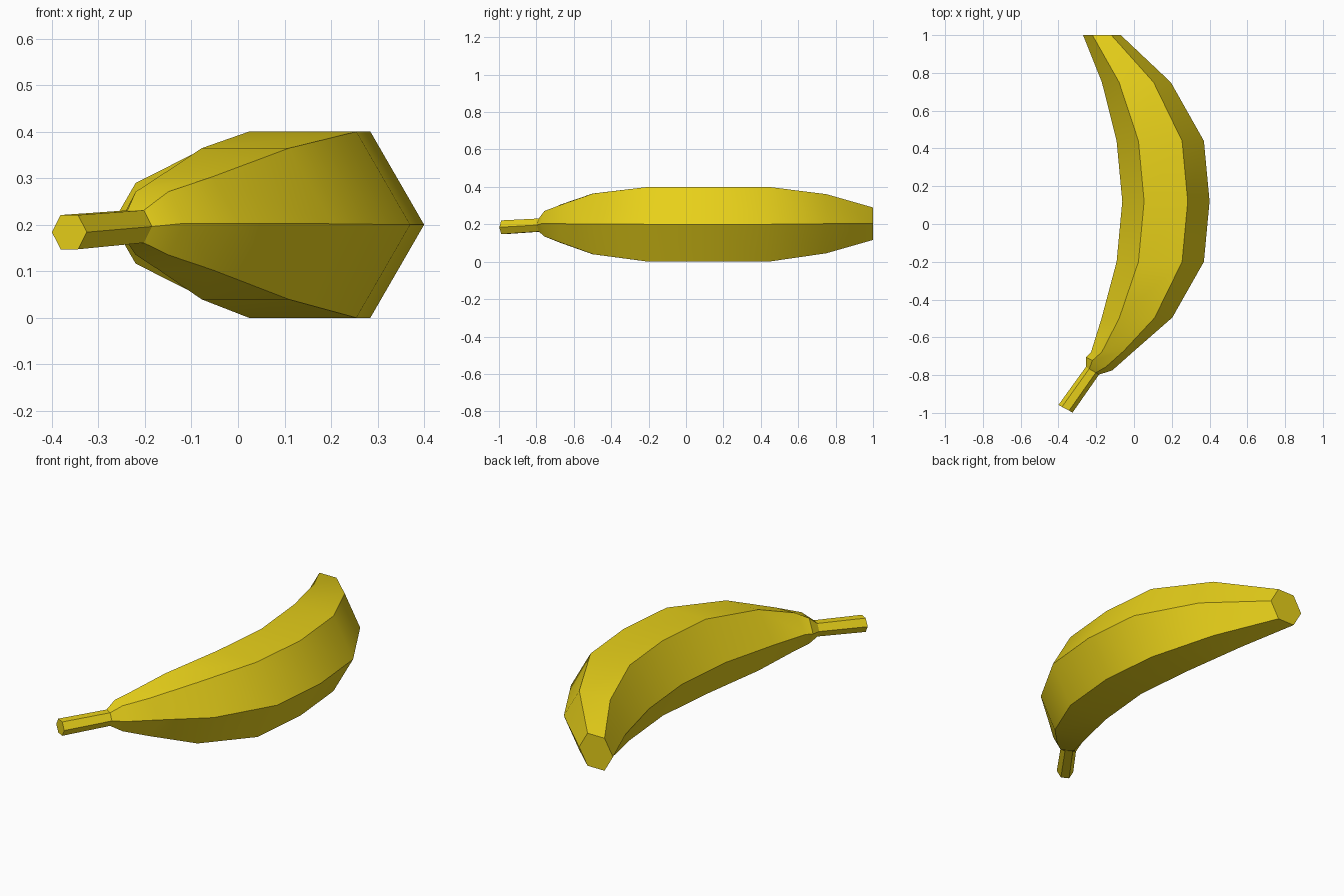
import bpy, bmesh, math
from mathutils import Vector

if "Cube" in bpy.data.objects:
    bpy.data.objects.remove(bpy.data.objects["Cube"])

yellow = bpy.data.materials.new("banana_yellow")
yellow.diffuse_color = (0.8, 0.63, 0.01, 1)
yellow.use_nodes = True
yellow.node_tree.nodes["Principled BSDF"].inputs["Base Color"].default_value = yellow.diffuse_color


def loft(name, sections, cap_first, cap_last):
    """Skin regular hexagons, each given by its inner and outer corner (x, y) and centre height."""
    bm = bmesh.new()
    rings = []
    for inner, outer, z in sections:
        a, b = Vector((*inner, z)), Vector((*outer, z))
        mid, half = (a + b) / 2, (b - a) / 2
        up = Vector((0, 0, half.length))
        rings.append([bm.verts.new(mid + half * math.cos(k * math.pi / 3)
                                   + up * math.sin(k * math.pi / 3)) for k in range(6)])
    for r, s in zip(rings, rings[1:]):
        for k in range(6):
            n = (k + 1) % 6
            bm.faces.new((r[k], r[n], s[n], s[k]))
    if cap_first:
        bm.faces.new(rings[0])
    if cap_last:
        bm.faces.new(rings[-1])
    bmesh.ops.recalc_face_normals(bm, faces=bm.faces)
    # An open tube still needs its normals pointing away from its own axis
    f = bm.faces[:][0]
    axis = sum((v.co for v in rings[0] + rings[1]), Vector()) / 12
    if f.normal.dot(f.calc_center_median() - axis) < 0:
        bmesh.ops.reverse_faces(bm, faces=bm.faces)
    mesh = bpy.data.meshes.new(name)
    bm.to_mesh(mesh)
    bm.free()
    mesh.materials.append(yellow)
    obj = bpy.data.objects.new(name, mesh)
    bpy.context.collection.objects.link(obj)
    bpy.ops.object.select_all(action='DESELECT')
    obj.select_set(True)
    bpy.context.view_layer.objects.active = obj
    bpy.ops.object.shade_smooth_by_angle(angle=math.radians(30))
    return obj


# Ring shared by the neck and the stem
joint = ((-0.255, -0.757), (-0.185, -0.797), 0.196)

# Curved fruit, from the blunt tip to the neck
Z = 0.2
loft("banana_body", [
    ((-0.27, 1.0), (-0.07, 1.0), 0.203),
    ((-0.17, 0.75), (0.195, 0.75), 0.203),
    ((-0.092, 0.44), (0.37, 0.44), Z),
    ((-0.062, 0.12), (0.40, 0.12), Z),
    ((-0.092, -0.2), (0.37, -0.2), Z),
    ((-0.172, -0.5), (0.203, -0.495), 0.202),
    ((-0.228, -0.68), (0.003, -0.67), 0.203),
    ((-0.255, -0.705), (-0.115, -0.775), 0.203),
    joint,
], True, False)

# Short stem
loft("stem", [joint, ((-0.40, -0.958), (-0.325, -0.998), 0.184)], False, True)
